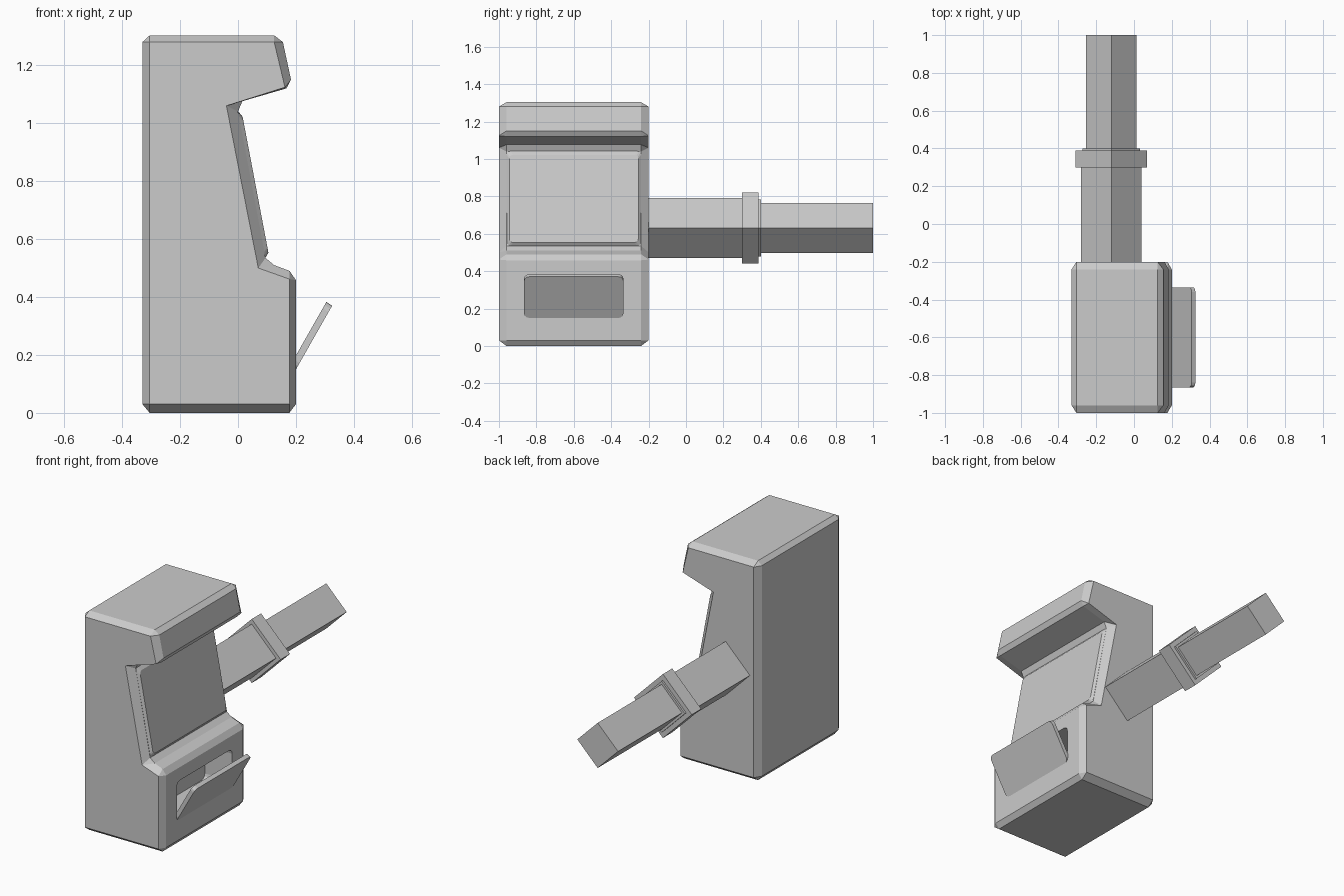
import bpy, bmesh, math
from mathutils import Vector

if "Cube" in bpy.data.objects:
    bpy.data.objects.remove(bpy.data.objects["Cube"])


def loft(name, rings):
    """Skin equal-length closed rings of points and cap both ends."""
    bm = bmesh.new()
    loops = [[bm.verts.new(p) for p in ring] for ring in rings]
    n = len(loops[0])
    for a, b in zip(loops, loops[1:]):
        for i in range(n):
            j = (i + 1) % n
            bm.faces.new((a[i], a[j], b[j], b[i]))
    bm.faces.new(loops[0])
    bm.faces.new(loops[-1])
    bmesh.ops.remove_doubles(bm, verts=bm.verts, dist=0.0005)
    bmesh.ops.recalc_face_normals(bm, faces=bm.faces)
    mesh = bpy.data.meshes.new(name)
    bm.to_mesh(mesh)
    bm.free()
    obj = bpy.data.objects.new(name, mesh)
    bpy.context.collection.objects.link(obj)
    return obj


def panel_ring(low, high, y0, y1, r, steps=3):
    """Rounded rectangle rising from low to high (x, z) and spanning y0..y1."""
    a, b = Vector((low[0], 0, low[1])), Vector((high[0], 0, high[1]))
    up, h = (b - a).normalized(), (b - a).length
    corners = [(y1 - r, h - r, 0), (y0 + r, h - r, 90), (y0 + r, r, 180), (y1 - r, r, 270)]
    pts = []
    for cy, cs, start in corners:
        for k in range(steps + 1):
            t = math.radians(start + 90 * k / steps)
            pts.append(a + up * (cs + r * math.sin(t)) + Vector((0, cy + r * math.cos(t), 0)))
    return pts


# Cabinet: side profile, and the wider chamfered profile between the sides
side = [(-.305, .03), (.177, .03), (.177, .462), (.07, .5),
        (-.04, 1.06), (.162, 1.124), (.125, 1.28), (-.305, 1.28)]
middle = [(-.33, .03), (-.305, 0), (.177, 0), (.2, .03), (.2, .458), (.178, .49),
          (.125, .51), (.095, .535), (0, 1.04), (.015, 1.076), (.167, 1.12), (.183, 1.15),
          (.155, 1.28), (.125, 1.303), (-.305, 1.303), (-.33, 1.28)]
side = [p for p in side for _ in range(2)]
cabinet = loft("cabinet", [[(x, y, z) for x, z in prof] for prof, y in
                           ((side, -1), (middle, -.96), (middle, -.24), (side, -.2))])

# Dispenser opening cut into the front
cutter = loft("opening_cutter", [panel_ring((x, .155), (x, .38), -.86, -.34, .03)
                                 for x in (.3, .02)])
cutter.hide_render = True
mod = cabinet.modifiers.new("opening", 'BOOLEAN')
mod.operation = 'DIFFERENCE'
mod.solver = 'EXACT'
mod.object = cutter
bpy.context.view_layer.objects.active = cabinet
bpy.ops.object.modifier_apply(modifier="opening")
bpy.data.objects.remove(cutter)

# Open flap hinged at the bottom of the opening
loft("flap", [panel_ring((.2, .15), (.325, .37), -.865, -.335, .025),
              panel_ring((.18, .163), (.305, .383), -.865, -.335, .025)])

# Raised screen with chamfered rim
loft("screen", [panel_ring((.093, .533), (-.001, 1.043), -.96, -.24, .02),
                panel_ring((.105, .553), (.016, 1.022), -.945, -.255, .02)])


# Square handle set on its corner
def diamond_bar(name, y0, y1, r):
    loft(name, [[(-.12 + r * math.cos(k * math.pi / 2), y, .63 + r * math.sin(k * math.pi / 2))
                 for k in range(4)] for y in (y0, y1)])


diamond_bar("handle_base", -.22, .3, .16)
diamond_bar("handle_collar", .3, .388, .19)
diamond_bar("handle_lip", .388, .4, .153)
diamond_bar("handle_end", .4, 1, .134)
